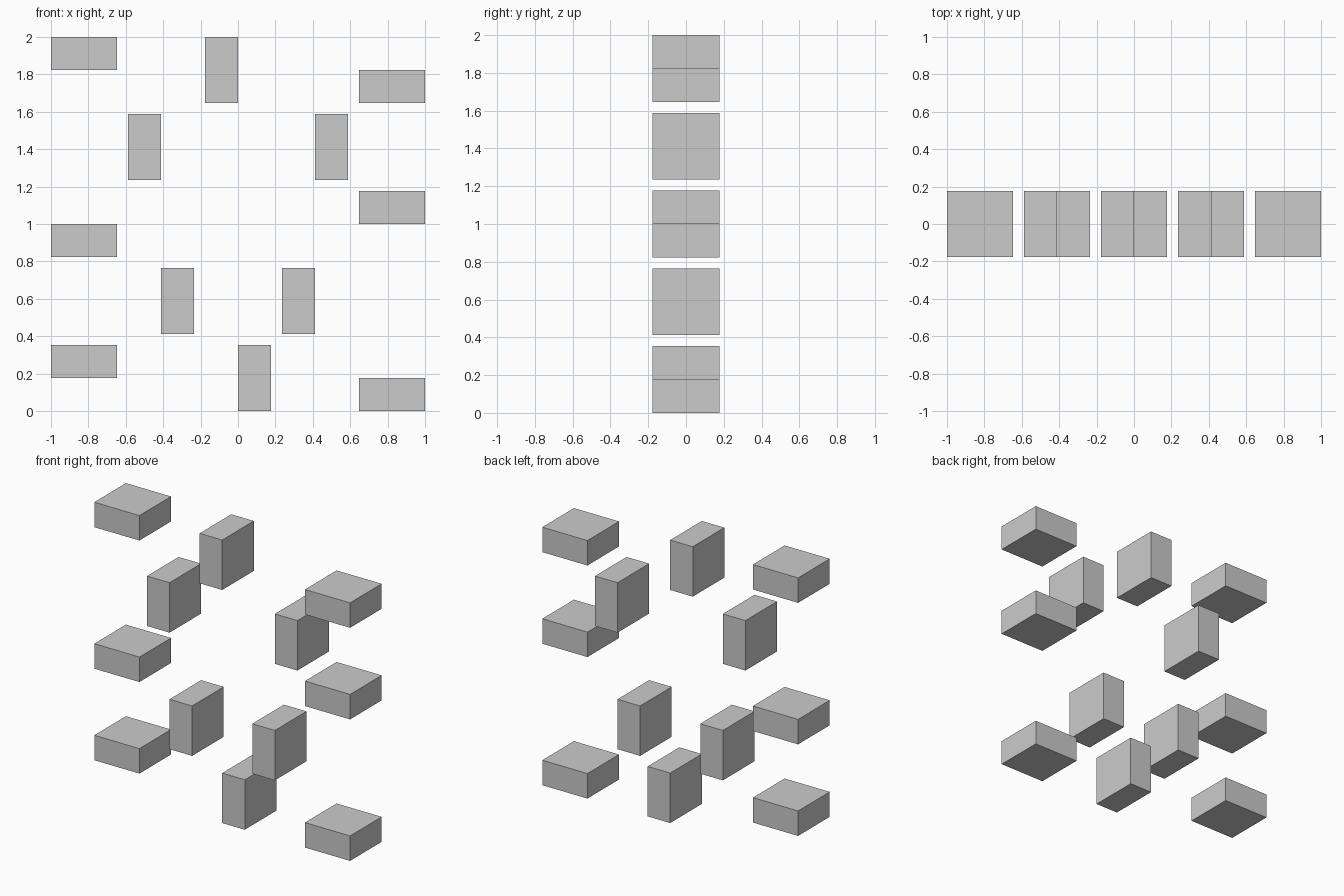
import bpy
import bmesh
from mathutils import Matrix, Vector

if "Cube" in bpy.data.objects:
    bpy.data.objects.remove(bpy.data.objects["Cube"])

U = 1 / 17  # layout module: the whole model is 34 modules wide and tall


def block(name, x, z, width, height, depth=6):
    """Box with lower-left front corner at (x, z) in modules, centred on y."""
    bm = bmesh.new()
    bmesh.ops.create_cube(bm, size=1.0)
    bmesh.ops.transform(bm, verts=bm.verts,
                        matrix=Matrix.Diagonal((width * U, depth * U, height * U, 1)))
    mesh = bpy.data.meshes.new(name)
    bm.to_mesh(mesh)
    bm.free()
    obj = bpy.data.objects.new(name, mesh)
    obj.location = Vector((x + width / 2, 0, z + height / 2)) * U
    bpy.context.collection.objects.link(obj)
    return obj


# Flat slabs in the outer columns
for side, x, levels in (("left", -17, (3, 14, 31)), ("right", 11, (0, 17, 28))):
    for level, z in zip(("lower", "middle", "upper"), levels):
        block(f"{level}_{side}_slab", x, z, 6, 3)

# Upright blocks forming the central ring: mirrored pairs
for level, x, z in (("lower", 4, 7), ("upper", 7, 21)):
    block(f"{level}_right_upright", x, z, 3, 6)
    block(f"{level}_left_upright", -x - 3, z, 3, 6)

# Offset uprights at the top and bottom of the ring
block("top_upright", -3, 28, 3, 6)
block("bottom_upright", 0, 0, 3, 6)
